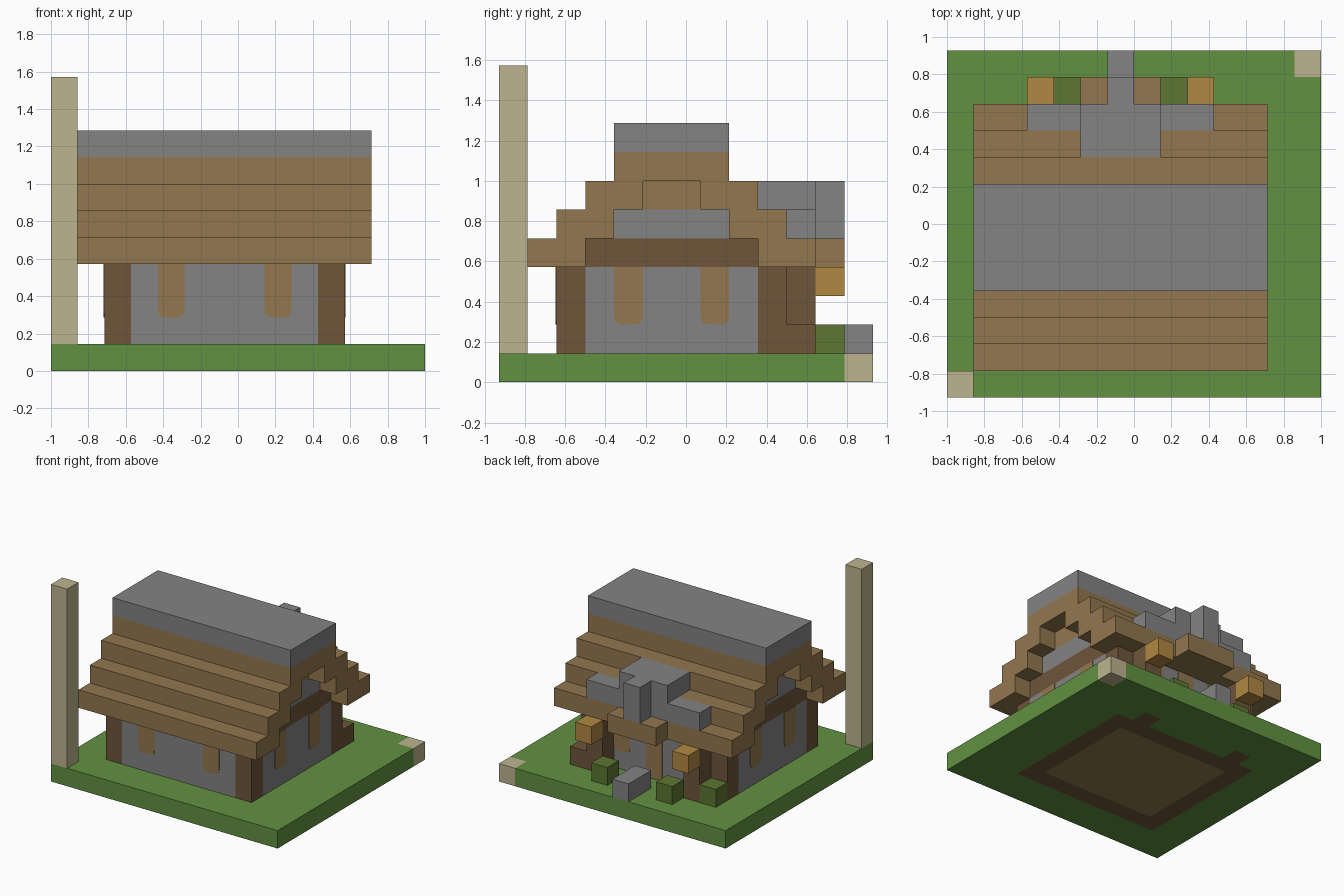
import bpy
import bmesh
import math
from mathutils import Vector

cube = bpy.data.objects.get("Cube")
if cube:
    bpy.data.objects.remove(cube, do_unlink=True)

U = 1 / 7            # one block
NX, NY = 14, 13      # plot size in blocks


def world(i, j, k):
    return Vector(((i - NX / 2) * U, (j - NY / 2) * U, k * U))


def material(name, r, g, b):
    rgb = [((c / 255 + 0.055) / 1.055) ** 2.4 for c in (r, g, b)]
    mat = bpy.data.materials.new(name)
    mat.use_nodes = True
    mat.diffuse_color = (*rgb, 1)
    mat.node_tree.nodes["Principled BSDF"].inputs["Base Color"].default_value = (*rgb, 1)
    return mat


grass = material("grass green", 97, 145, 65)
stone = material("stone grey", 131, 131, 131)
plank = material("plank brown", 146, 119, 78)
timber = material("dark timber", 110, 85, 58)
sand = material("pale sand", 189, 180, 142)
amber = material("lantern amber", 176, 136, 66)
leaf = material("bush olive", 93, 118, 50)


def finish(name, bm, *mats):
    bmesh.ops.recalc_face_normals(bm, faces=bm.faces)
    mesh = bpy.data.meshes.new(name)
    bm.to_mesh(mesh)
    bm.free()
    for mat in mats:
        mesh.materials.append(mat)
    obj = bpy.data.objects.new(name, mesh)
    bpy.context.scene.collection.objects.link(obj)
    return obj


def box(name, mat, xs, ys, zs):
    """Block whose ranges are given in block units."""
    lo, hi = (world(*c) for c in zip(xs, ys, zs))
    bm = bmesh.new()
    bmesh.ops.create_cube(bm, size=1)
    for v in bm.verts:
        v.co = [(a + b) / 2 + c * (b - a) for a, b, c in zip(lo, hi, v.co)]
    return finish(name, bm, mat)


def plate(name, centre, across, out, height, radius):
    """Thin upright panel, one block wide, with rounded lower corners."""
    points = [(0.5, height), (-0.5, height)]
    for side, start in ((-1, 180), (1, 270)):
        for step in range(5):
            a = math.radians(start + step * 22.5)
            points.append((side * (0.5 - radius) + radius * math.cos(a),
                           radius + radius * math.sin(a)))
    if not radius:
        points = points[:2] + [(-0.5, 0), (0.5, 0)]
    across, out, up = Vector(across), Vector(out), Vector((0, 0, 1))
    base = world(*centre)
    bm = bmesh.new()
    face = bm.faces.new([bm.verts.new(base + (across * u + up * v) * U) for u, v in points])
    new = bmesh.ops.extrude_face_region(bm, geom=[face])["geom"]
    bmesh.ops.translate(bm, vec=out * 0.004,
                        verts=[g for g in new if isinstance(g, bmesh.types.BMVert)])
    return finish(name, bm, plank)


# Ground slab: sandy corner, and the house footprint showing underneath
bm = bmesh.new()
bmesh.ops.create_grid(bm, x_segments=NX, y_segments=NY, size=1)
for v in bm.verts:
    v.co.y *= NY / NX
new = bmesh.ops.extrude_face_region(bm, geom=bm.faces[:])["geom"]
bmesh.ops.translate(bm, vec=(0, 0, U), verts=[g for g in new if isinstance(g, bmesh.types.BMVert)])
for f in bm.faces:
    c = f.calc_center_median()
    i, j = c.x / U + NX / 2, c.y / U + NY / 2
    if i > 13 and j > 12:
        f.material_index = 1
    elif c.z < 0.01:
        if 3 < i < 10 and 3 < j < 9:
            f.material_index = 3
        elif (2 < i < 11 and 2 < j < 10) or (10 < j < 11 and (3 < i < 4 or 9 < i < 10)):
            f.material_index = 2
finish("ground", bm, grass, sand, timber, plank)
box("sand_pillar", sand, (0, 1), (0, 1), (1, 11))

# House walls and corner posts
for x in (2, 10):
    for y in (2, 9):
        box("corner_post", timber, (x, x + 1), (y, y + 1), (1, 4))
    box("side_wall", stone, (x, x + 1), (3, 9), (1, 4))
    box("gable_beam", timber, (x, x + 1), (3, 9), (4, 5))
    box("gable_wall", stone, (x, x + 1), (4, 8), (5, 6))
    box("gable_top", plank, (x, x + 1), (5, 7), (6, 7))
for y in (2, 9):
    box("long_wall", stone, (3, 10), (y, y + 1), (1, 4))

# Windows and door
for x in (4.5, 8.5):
    plate("front_window", (x, 2, 2), (1, 0, 0), (0, -1, 0), 2, 0.28)
    plate("back_window", (x, 10, 2), (1, 0, 0), (0, 1, 0), 2, 0.28)
for y in (4.5, 7.5):
    plate("right_window", (2, y, 2), (0, 1, 0), (-1, 0, 0), 2, 0.28)
    plate("left_window", (11, y, 2), (0, 1, 0), (1, 0, 0), 2, 0.28)
plate("door", (6.5, 10, 1), (1, 0, 0), (0, 1, 0), 3, 0)

# Stepped roof
for step in range(3):
    for y in (1 + step, 9 - step):
        box("roof_step", plank, (1, 12), (y, y + 2), (4 + step, 5 + step))
box("roof_top", plank, (1, 12), (4, 8), (7, 8))
box("roof_ridge", stone, (1, 12), (4, 8), (8, 9))

# Porch roof over the door
box("porch_roof_lower", stone, (3, 10), (10, 11), (5, 6))
box("porch_roof_upper", stone, (5, 8), (9, 11), (6, 7))
box("porch_finial", stone, (6, 7), (11, 12), (5, 7))
box("porch_lintel", plank, (5, 8), (11, 12), (4, 5))

# Porch posts with lanterns
for x in (3, 9):
    box("porch_post", timber, (x, x + 1), (10, 11), (1, 4))
    box("lantern", amber, (x, x + 1), (11, 12), (3, 4))

# Doorstep, bushes and log by the back wall
box("doorstep", stone, (6, 7), (11, 13), (1, 2))
for x, y in ((4, 11), (8, 11), (2, 10)):
    box("bush", leaf, (x, x + 1), (y, y + 1), (1, 2))
box("log", timber, (10, 11), (10, 11), (1, 2))
